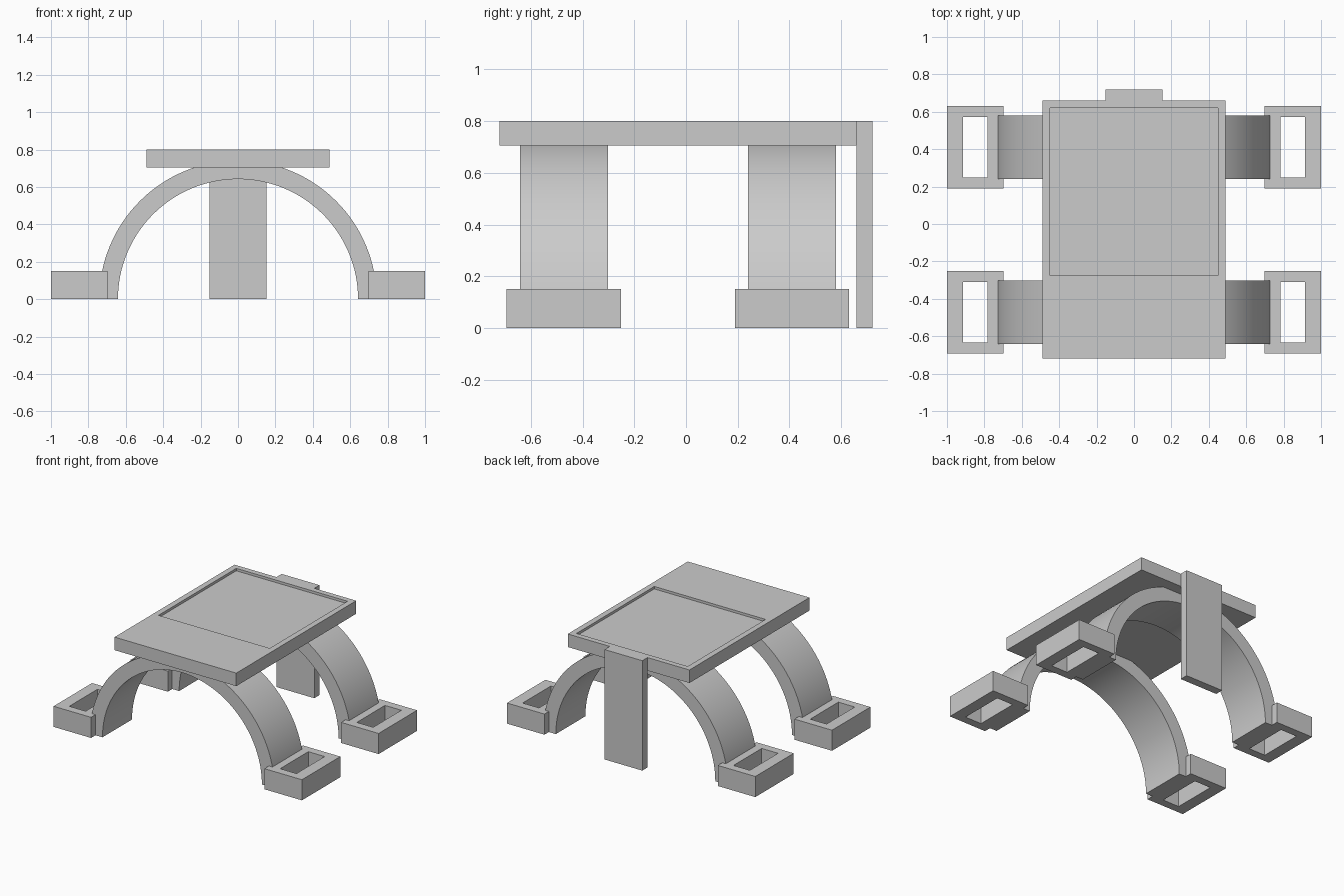
import bpy, bmesh, math
from mathutils import Vector

cube = bpy.data.objects.get("Cube")
if cube:
    bpy.data.objects.remove(cube, do_unlink=True)

# One grey for everything
GREY = (0.6, 0.6, 0.6, 1.0)
grey = bpy.data.materials.new("plain_grey")
grey.use_nodes = True
grey.diffuse_color = GREY
grey.node_tree.nodes["Principled BSDF"].inputs["Base Color"].default_value = GREY


def finish(bm, name):
    bmesh.ops.recalc_face_normals(bm, faces=bm.faces)
    mesh = bpy.data.meshes.new(name)
    bm.to_mesh(mesh)
    bm.free()
    mesh.materials.append(grey)
    obj = bpy.data.objects.new(name, mesh)
    bpy.context.collection.objects.link(obj)
    return obj


def box(lo, hi):
    bm = bmesh.new()
    bmesh.ops.create_cube(bm, size=1)
    for v in bm.verts:
        v.co = [l if c < 0 else h for c, l, h in zip(v.co, lo, hi)]
    return bm


def band(name, outer, inner, sweep, closed):
    """Extrude the strip between two matching outlines along sweep."""
    bm = bmesh.new()
    a = [bm.verts.new(p) for p in outer]
    b = [bm.verts.new(p) for p in inner]
    n = len(a)
    faces = [bm.faces.new((a[i], a[(i + 1) % n], b[(i + 1) % n], b[i]))
             for i in range(n if closed else n - 1)]
    copy = bmesh.ops.extrude_face_region(bm, geom=faces, use_keep_orig=True)
    moved = [g for g in copy["geom"] if isinstance(g, bmesh.types.BMVert)]
    bmesh.ops.translate(bm, verts=moved, vec=sweep)
    return finish(bm, name)


def rectangle(cx, cy, hx, hy):
    return [Vector((cx + sx * hx, cy + sy * hy, 0))
            for sx, sy in ((-1, -1), (1, -1), (1, 1), (-1, 1))]


def half_circle(radius, y, steps=64):
    return [Vector((radius * math.cos(math.pi * i / steps), y,
                    radius * math.sin(math.pi * i / steps)))
            for i in range(steps + 1)]


# Deck with a shallow rectangular recess towards the back
deck = box((-0.49, -0.72, 0.705), (0.49, 0.66, 0.80))
deck.normal_update()
top = max(deck.faces, key=lambda f: f.calc_center_median().z)
bmesh.ops.inset_individual(deck, faces=[top], thickness=0.04)
for v in top.verts:
    v.co.x = math.copysign(0.448, v.co.x)
    v.co.y = 0.62 if v.co.y > 0 else -0.275
floor = bmesh.ops.extrude_discrete_faces(deck, faces=[top])["faces"][0]
bmesh.ops.translate(deck, verts=floor.verts[:], vec=(0, 0, -0.018))
finish(deck, "deck")

# Upright slab behind the deck
finish(box((-0.152, 0.66, 0), (0.152, 0.72, 0.80)), "back_post")

# Two arches, each standing in a pair of hollow footings
for place, y in (("front", -0.472), ("back", 0.41)):
    arch = band(place + "_arch", half_circle(0.742, y - 0.17),
                half_circle(0.642, y - 0.17), (0, 0.34, 0), False)
    bpy.ops.object.select_all(action="DESELECT")
    arch.select_set(True)
    bpy.context.view_layer.objects.active = arch
    bpy.ops.object.shade_smooth_by_angle(angle=math.radians(30))
    for side, s in (("left", 1), ("right", -1)):
        band(f"{place}_{side}_footing", rectangle(s * 0.849, y, 0.151, 0.221),
             rectangle(s * 0.849, y, 0.066, 0.162), (0, 0, 0.15), True)
